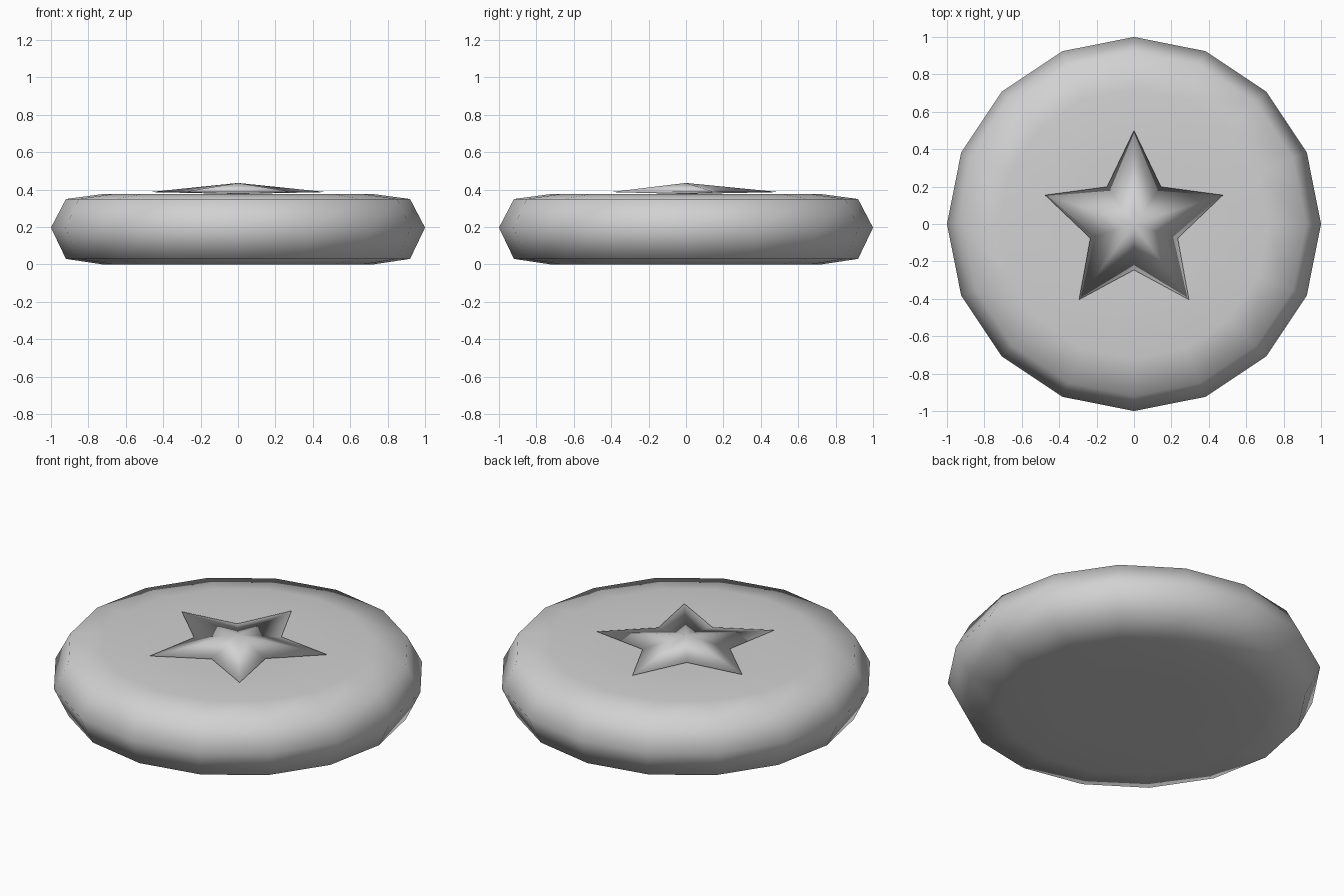
import bpy
import bmesh
from math import sin, cos, pi

cube = bpy.data.objects.get("Cube")
if cube:
    bpy.data.objects.remove(cube, do_unlink=True)

grey = bpy.data.materials.new("light_grey")
grey.use_nodes = True
colour = (0.64, 0.64, 0.64, 1)
grey.diffuse_color = colour
grey.node_tree.nodes["Principled BSDF"].inputs["Base Color"].default_value = colour


def ring(bm, radii, z, start=0.0):
    """Closed loop of vertices, one per radius, evenly spaced round z."""
    step = 2 * pi / len(radii)
    return [bm.verts.new((r * cos(start + i * step), r * sin(start + i * step), z))
            for i, r in enumerate(radii)]


def build(name, loops, bottom_z, top_z):
    """Bridge loops listed upward and close both ends with fans."""
    bm, rings = loops
    n = len(rings[0])
    low = bm.verts.new((0, 0, bottom_z))
    high = bm.verts.new((0, 0, top_z))
    for i in range(n):
        j = (i + 1) % n
        bm.faces.new((low, rings[0][j], rings[0][i]))
        bm.faces.new((high, rings[-1][i], rings[-1][j]))
        for a, b in zip(rings, rings[1:]):
            bm.faces.new((a[i], a[j], b[j], b[i]))
    mesh = bpy.data.meshes.new(name)
    bm.to_mesh(mesh)
    bm.free()
    mesh.shade_smooth()
    mesh.materials.append(grey)
    obj = bpy.data.objects.new(name, mesh)
    bpy.context.scene.collection.objects.link(obj)
    return obj


# Rounded sixteen-sided disc
SIDES = 16
profile = [(0.38, 0), (0.72, 0), (0.92, 0.03), (1, 0.197),
           (0.92, 0.35), (0.72, 0.377), (0.38, 0.377)]
bm = bmesh.new()
build("disc", (bm, [ring(bm, [r] * SIDES, z) for r, z in profile]), 0, 0.377)

# Shallow five-pointed star with a peaked top, one point towards the back
bm = bmesh.new()
build("star", (bm, [ring(bm, [0.5, 0.246] * 5, 0.387, pi / 2)]), 0.377, 0.436)
